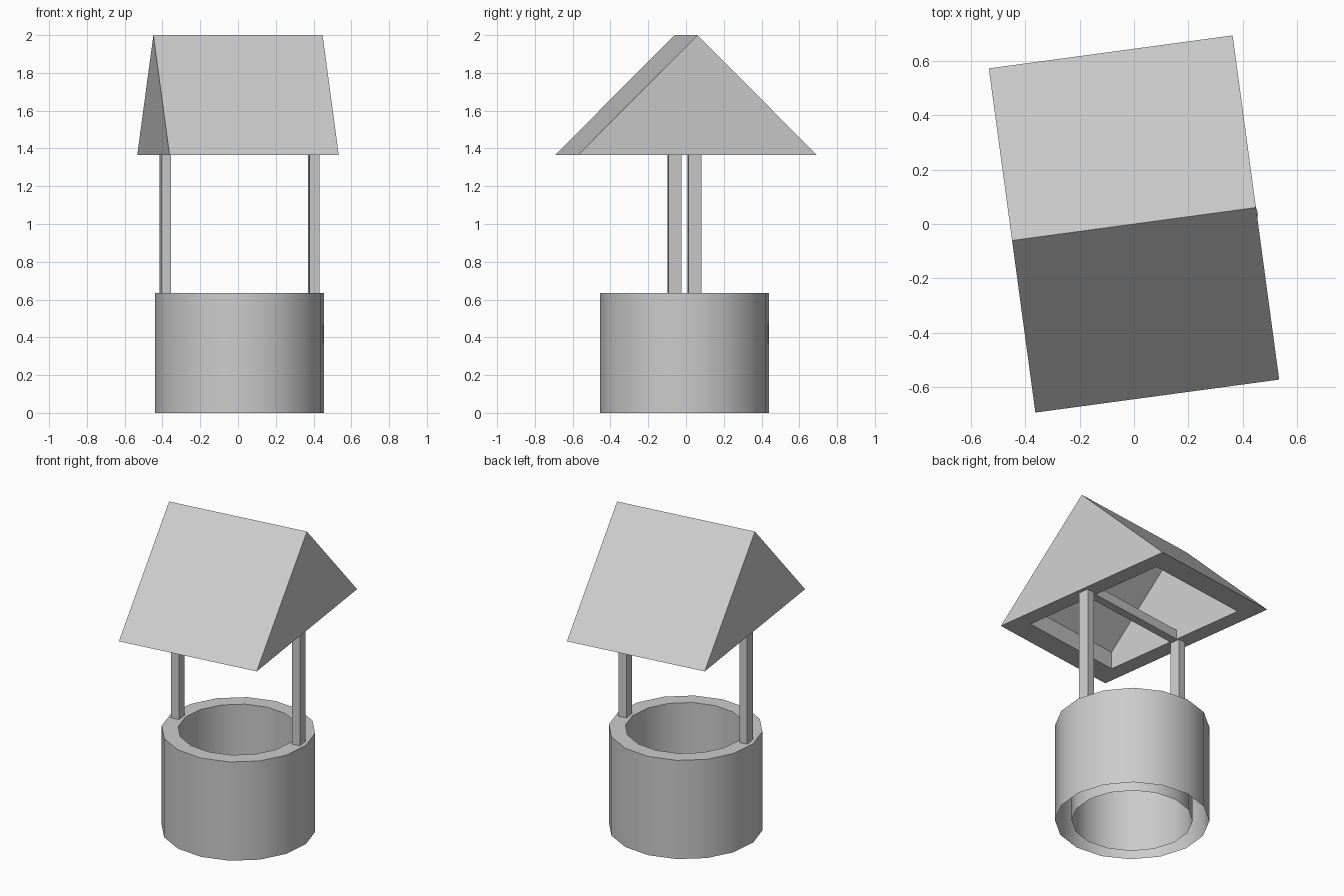
import bpy, bmesh
from math import radians, sin, cos, pi

if "Cube" in bpy.data.objects:
    bpy.data.objects.remove(bpy.data.objects["Cube"])

TURN = radians(7.7)           # whole model is turned slightly about z
CX, CY = 0.008, -0.008        # axis of the shaft and posts
BASE, EAVES, RIDGE = 0.635, 1.365, 2.0


def finish(name, bm, cx=0.0, cy=0.0, turn=TURN):
    bmesh.ops.recalc_face_normals(bm, faces=bm.faces)
    mesh = bpy.data.meshes.new(name)
    bm.to_mesh(mesh)
    bm.free()
    ob = bpy.data.objects.new(name, mesh)
    bpy.context.collection.objects.link(ob)
    ob.location = (cx, cy, 0)
    ob.rotation_euler.z = turn
    return ob


def prism(name, profile, half):
    """Extrude a (y, z) profile along x from -half to +half."""
    bm = bmesh.new()
    face = bm.faces.new([bm.verts.new((-half, y, z)) for y, z in profile])
    ext = bmesh.ops.extrude_face_region(bm, geom=[face])["geom"]
    moved = [v for v in ext if isinstance(v, bmesh.types.BMVert)]
    bmesh.ops.translate(bm, verts=moved, vec=(2 * half, 0, 0))
    return finish(name, bm)


def box(name, x0, x1, half_y, z0, z1):
    bm = bmesh.new()
    bmesh.ops.create_cube(bm, size=1)
    for v in bm.verts:
        v.co.x = x0 if v.co.x < 0 else x1
        v.co.y = -half_y if v.co.y < 0 else half_y
        v.co.z = z0 if v.co.z < 0 else z1
    return finish(name, bm, CX, CY)


# Well wall: outer wall, flat rim and inner wall, open underneath
bm = bmesh.new()
SIDES = 16
section = [(0.45, 0), (0.45, BASE), (0.353, BASE), (0.353, 0)]
rings = [[bm.verts.new((r * cos(2 * pi * i / SIDES), r * sin(2 * pi * i / SIDES), z))
          for i in range(SIDES)] for r, z in section]
for a, b in zip(rings, rings[1:]):
    for i in range(SIDES):
        j = (i + 1) % SIDES
        bm.faces.new((a[i], a[j], b[j], b[i]))
wall = finish("well_wall", bm, CX, CY, radians(6))
bpy.context.view_layer.objects.active = wall
wall.select_set(True)
bpy.ops.object.shade_smooth_by_angle(angle=radians(30))

# Roof: gabled prism with a hollow inside
roof = prism("roof", [(-0.638, EAVES), (0.638, EAVES), (0, RIDGE)], 0.452)
hollow = prism("roof_hollow_cutter",
               [(-0.496, EAVES - 0.1), (0.496, EAVES - 0.1), (0.496, EAVES + 0.11),
                (0, RIDGE - 0.03), (-0.496, EAVES + 0.11)], 0.351)
hollow.hide_render = True
hollow.hide_set(True)
cut = roof.modifiers.new("hollow", "BOOLEAN")
cut.operation = "DIFFERENCE"
cut.solver = "EXACT"
cut.object = hollow

# Posts on the rim and the beam between them
for side, name in ((-1, "left_post"), (1, "right_post")):
    c = side * 0.396
    box(name, c - 0.026, c + 0.026, 0.035, BASE, EAVES)
box("cross_beam", -0.36, 0.345, 0.026, EAVES, EAVES + 0.06)
